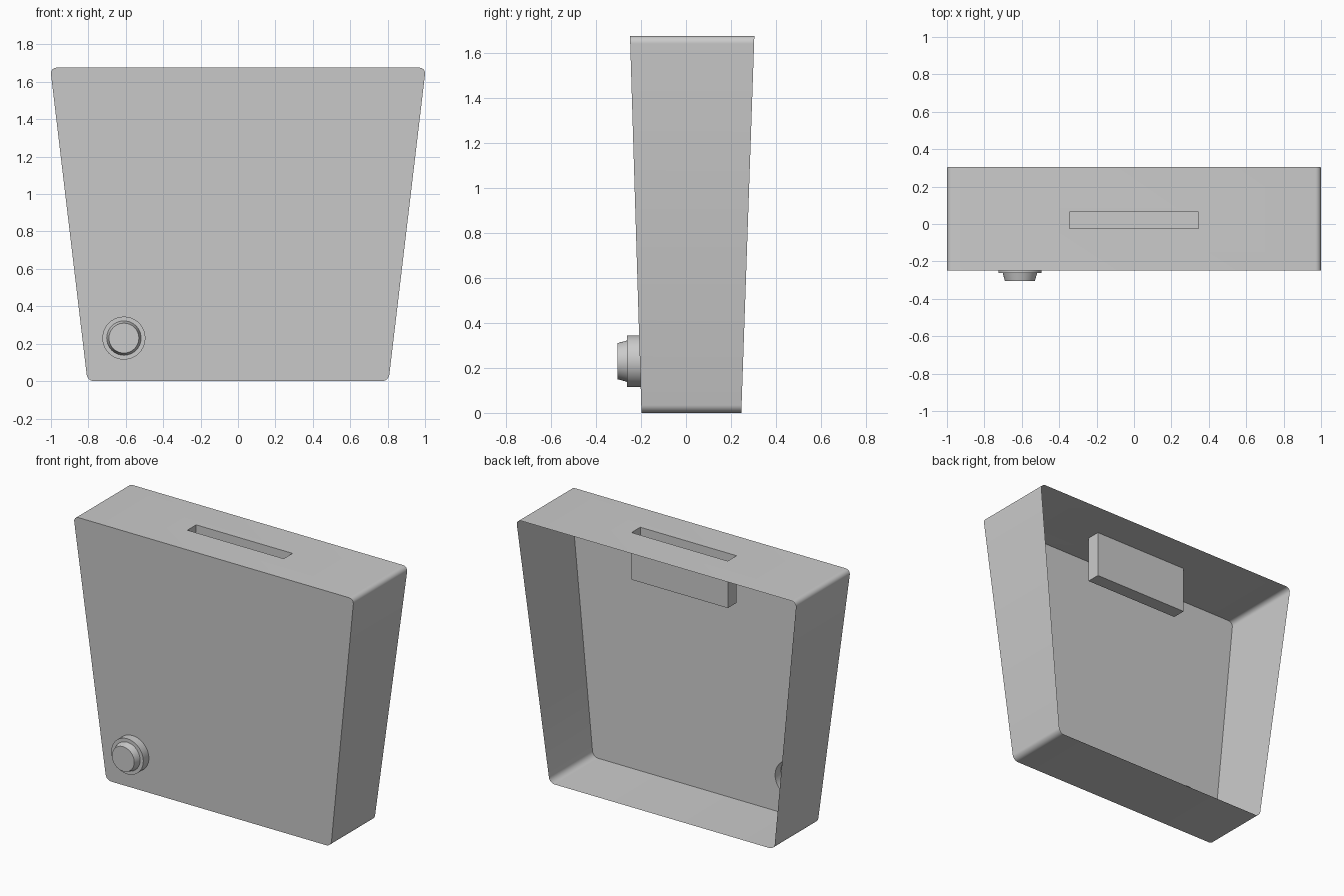
import bpy, bmesh
from math import sin, cos, pi
from mathutils import Vector

if "Cube" in bpy.data.objects:
    bpy.data.objects.remove(bpy.data.objects["Cube"])

H = 1.676                       # tank height
KX, KZ = -0.61, 0.23            # button centre


def front_y(z):
    return -0.198 - 0.051 * z / H


def back_y(z):
    return 0.246 + 0.058 * z / H


def ring(bm, pts):
    vs = [bm.verts.new(p) for p in pts]
    return vs


def loop_edges(bm, vs):
    out = []
    for a, b in zip(vs, vs[1:] + vs[:1]):
        out.append(bm.edges.get((a, b)) or bm.edges.new((a, b)))
    return out


def bridge(bm, a, b, skip=()):
    n = len(a)
    for i in range(n):
        if i not in skip:
            j = (i + 1) % n
            bm.faces.new((a[i], a[j], b[j], b[i]))


def circle(r, y, n=40):
    # y may be a number or a function of height
    pts = []
    for i in range(n):
        t = 2 * pi * i / n
        z = KZ + r * sin(t)
        pts.append((KX + r * cos(t), y(z) if callable(y) else y, z))
    return pts


def finish(bm, name):
    bmesh.ops.recalc_face_normals(bm, faces=bm.faces[:])
    me = bpy.data.meshes.new(name)
    bm.to_mesh(me)
    bm.free()
    ob = bpy.data.objects.new(name, me)
    bpy.context.collection.objects.link(ob)
    bpy.ops.object.select_all(action='DESELECT')
    ob.select_set(True)
    bpy.context.view_layer.objects.active = ob
    bpy.ops.object.shade_smooth_by_angle(angle=0.5)
    return ob


def rounded(corners, r, seg=6):
    # replace every corner with a small arc-like curve
    out = []
    n = len(corners)
    for i, c in enumerate(corners):
        c = Vector(c)
        p = c + (Vector(corners[i - 1]) - c).normalized() * r
        q = c + (Vector(corners[(i + 1) % n]) - c).normalized() * r
        for k in range(seg + 1):
            t = k / seg
            w = 2 * t * (1 - t) * 0.8284
            a, b = (1 - t) ** 2, t * t
            w = 2 * t * (1 - t) * 0.7071
            out.append((a * p + w * c + b * q) / (a + w + b))
    return out


# tank shell: tapered outline, open at the back
SEG = 6
outline = rounded([(-0.805, 0), (0.805, 0), (1.004, H), (-1.004, H)], 0.035, SEG)
bm = bmesh.new()
front = ring(bm, [(p.x, front_y(p.y), p.y) for p in outline])
back = ring(bm, [(p.x, back_y(p.y), p.y) for p in outline])
top = 3 * (SEG + 1) - 1         # index of the flat top span
bridge(bm, front, back, skip=(top,))

# front panel with the round opening
hole = ring(bm, circle(0.115, front_y))
bmesh.ops.triangle_fill(bm, use_beauty=True,
                        edges=loop_edges(bm, front) + loop_edges(bm, hole))

# top panel with the closed slot pocket hanging below it
slot = [(-0.345, -0.025), (0.345, -0.025), (0.345, 0.065), (-0.345, 0.065)]
rim = ring(bm, [(x, y, H) for x, y in slot])
floor = ring(bm, [(x, y, H - 0.305) for x, y in slot])
lid = [front[top], front[top + 1], back[top + 1], back[top]]
bmesh.ops.triangle_fill(bm, use_beauty=True,
                        edges=loop_edges(bm, lid) + loop_edges(bm, rim))
bridge(bm, rim, floor)
bm.faces.new(floor)
finish(bm, "tank_shell")

# button: flange and tapered cap, hollow towards the inside
bm = bmesh.new()
rings = [ring(bm, circle(r, y)) for r, y in
         ((0.115, front_y), (0.115, -0.262), (0.092, -0.262), (0.08, -0.305))]
for a, b in zip(rings, rings[1:]):
    bridge(bm, a, b)
bm.faces.new(rings[-1])
finish(bm, "button")
